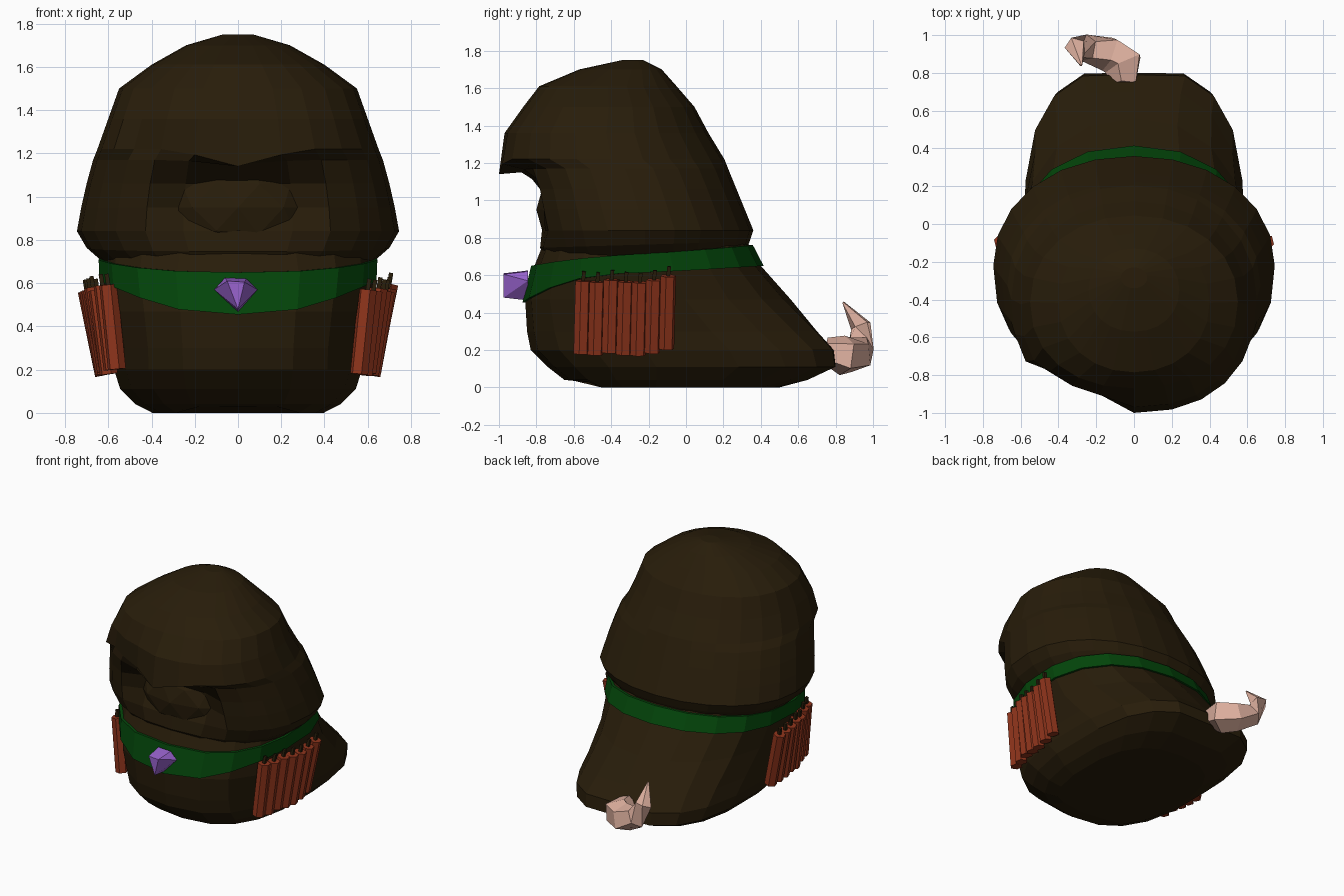
import bpy, bmesh, math, random
from mathutils import Vector

if "Cube" in bpy.data.objects:
    bpy.data.objects.remove(bpy.data.objects["Cube"])

random.seed(4)


def mat(name, rgb):
    m = bpy.data.materials.new(name)
    m.diffuse_color = (*rgb, 1)
    m.use_nodes = True
    m.node_tree.nodes["Principled BSDF"].inputs["Base Color"].default_value = m.diffuse_color
    return m


BROWN = mat("dark_brown_cloth", (0.021, 0.012, 0.003))
GREEN = mat("green_cloth", (0.001, 0.06, 0.003))
PURPLE = mat("purple_gem", (0.32, 0.125, 0.62))
RED = mat("brick_red", (0.27, 0.034, 0.011))
PINK = mat("pale_pink", (0.74, 0.44, 0.35))


def finish(bm, name, material):
    bmesh.ops.recalc_face_normals(bm, faces=bm.faces)
    me = bpy.data.meshes.new(name)
    bm.to_mesh(me)
    bm.free()
    me.materials.append(material)
    ob = bpy.data.objects.new(name, me)
    bpy.context.collection.objects.link(ob)
    return ob


def loft(name, rings, material):
    """Skin a list of point rings and close both ends."""
    bm = bmesh.new()
    rows = [[bm.verts.new(p) for p in r] for r in rings]
    n = len(rows[0])
    for a, b in zip(rows, rows[1:]):
        for i in range(n):
            j = (i + 1) % n
            bm.faces.new((a[i], a[j], b[j], b[i]))
    bm.faces.new(rows[0])
    bm.faces.new(rows[-1])
    return finish(bm, name, material)


def lerp_rows(rows, z):
    for a, b in zip(rows, rows[1:]):
        if z <= b[0]:
            t = (z - a[0]) / (b[0] - a[0])
            return [p + (q - p) * t for p, q in zip(a, b)]
    return rows[-1]


def section(row, ang, grow=0.0):
    """Point on a superellipse: (z, half width, front y, back y, front power, back power)."""
    z, w, yf, yb, pf, pb = row
    c, s = math.cos(ang), math.sin(ang)
    e = 2 / (pf if s < 0 else pb)
    x = math.copysign(abs(c) ** e, c) * (w + grow)
    y = (yf + yb) / 2 + math.copysign(abs(s) ** e, s) * ((yb - yf) / 2 + grow)
    return Vector((x, y, z))


# Lower body, spreading into a train at the back
BODY = [(0.0, .40, -.55, .50, 2.6, 2.6), (.04, .48, -.65, .68, 2.6, 2.7),
        (.11, .55, -.74, .83, 2.6, 2.9), (.20, .58, -.83, .82, 2.6, 2.8),
        (.30, .585, -.85, .73, 2.6, 2.5), (.47, .61, -.86, .56, 2.6, 2.2),
        (.65, .64, -.81, .40, 2.6, 2.2), (.75, .63, -.77, .35, 2.5, 2.2),
        (.82, .56, -.70, .28, 2.4, 2.2)]
N = 18
angles = [-math.pi / 2 + i * 2 * math.pi / N for i in range(N)]
rings = []
for row in BODY:
    ring = [section(row, a) for a in angles]
    for p in ring:
        if p.y > .6 and abs(p.x) < .1:       # notch in the hem
            p.y -= .03
        if p.z == 0 and abs(p.x) < .2 and p.y < 0:
            p.z = .03
    rings.append(ring)
loft("cloak_body", rings, BROWN)

# Hood with an overhanging brow and a sunken face opening
HOOD = [(.70, .62, -.74, .31, 2.3, 2.1), (.77, .70, -.78, .34, 2.4, 2.1),
        (.84, .745, -.80, .36, 2.5, 2.1), (.95, .725, -.82, .315, 2.55, 2.1),
        (1.06, .70, -.84, .27, 2.55, 2.1), (1.17, .67, -.88, .225, 2.5, 2.1),
        (1.22, .65, -1.0, .205, 2.3, 2.1), (1.36, .60, -.97, .12, 2.3, 2.1),
        (1.50, .55, -.87, .045, 2.2, 2.1), (1.61, .40, -.785, -.05, 2.1, 2.1),
        (1.70, .24, -.57, -.13, 2.1, 2.1), (1.75, .07, -.34, -.23, 2, 2)]
RECESS = {.84: .03, .95: .10, 1.06: .10}
M = 24
rings = []
for row in HOOD:
    z = row[0]
    ring = [section(row, -math.pi / 2 + i * 2 * math.pi / M) for i in range(M)]
    for p in ring:
        front = p.y < -.5
        if front and abs(p.x) < .32:
            p.y += RECESS.get(z, 0)
        if z == 1.22 and front:              # drooping brow point
            p.z -= .08 * max(0, 1 - abs(p.x) / .3)
        if z == 1.17 and front:
            p.z -= .02 * max(0, 1 - abs(p.x) / .3)
        if z == 1.22 and front and -.52 < p.x < -.1:   # tucked fold on one side
            p.y += .09
        if z == 1.36 and front and -.52 < p.x < -.1:
            p.y += .05
        if z < .8:                           # lower edge tilts up to the back
            p.z += .03 * p.y
    rings.append(ring)
loft("hood", rings, BROWN)

# Rounded face in the opening
bm = bmesh.new()
bmesh.ops.create_icosphere(bm, subdivisions=2, radius=1)
for v in bm.verts:
    v.co = Vector((v.co.x * .36, -.60 + v.co.y * .20, .95 + v.co.z * .24))
finish(bm, "face", BROWN)

# Scarf band that dips at the front
bm = bmesh.new()
low, high, inner_low, inner_high = [], [], [], []
for a in angles:
    s = math.sin(a)
    zl = .615 + .035 * s - .125 * max(0, -s) ** 3
    zh = .715 + .045 * s - .02 * max(0, -s) ** 3
    for z, grow, out in ((zl, .015, low), (zh, .018, high),
                         (zl, -.03, inner_low), (zh, -.03, inner_high)):
        out.append(bm.verts.new(section(lerp_rows(BODY, z), a, grow)))
for i in range(N):
    j = (i + 1) % N
    for a, b in ((low, high), (high, inner_high), (inner_high, inner_low), (inner_low, low)):
        bm.faces.new((a[i], a[j], b[j], b[i]))
finish(bm, "scarf_band", GREEN)

# Gem
bm = bmesh.new()
for x, z in ((-.11, .57), (-.06, .625), (.04, .62), (.09, .57), (0, .465)):
    bm.verts.new((x, -.845, z))
for x, z in ((-.05, .61), (.03, .605), (0, .48)):
    bm.verts.new((x, -.975, z))
bmesh.ops.convex_hull(bm, input=bm.verts)
finish(bm, "gem", PURPLE)


def rod(name, a, b, r, sides, material):
    d = (b - a).normalized()
    u = d.orthogonal().normalized()
    v = d.cross(u)
    ring = [(u * math.cos(t) + v * math.sin(t)) * r
            for t in (2 * math.pi * k / sides for k in range(sides))]
    return loft(name, [[a + o for o in ring], [b + o for o in ring]], material)


# Red sticks with short fuses down each side
for side, label in ((1, "right"), (-1, "left")):
    for k in range(7):
        t = k / 6
        y = -.555 + .455 * t
        dz = random.uniform(-.02, .02)
        bend = .02 * math.sin(math.pi * t)
        bottom = Vector((side * (.56 + .06 * t + bend), y - .005, .19 + dz))
        top = Vector((side * (.60 + .10 * t + bend), y + .005, .58 + dz))
        rod(f"{label}_stick_{k}", bottom, top, .043, 6, RED)
        rod(f"{label}_fuse_{k}", top, top + Vector((side * .008, .005, .05)), .014, 4, BROWN)

# Curled pink tail
PATH = [((-.05, .74, .20), .07), ((-.05, .85, .17), .112), ((-.13, .905, .175), .10),
        ((-.25, .93, .22), .075), ((-.31, .935, .33), .058), ((-.28, .84, .455), .006)]
pts = [Vector(p) for p, _ in PATH]
rings = []
for i, (p, (_, r)) in enumerate(zip(pts, PATH)):
    d = (pts[min(i + 1, len(pts) - 1)] - pts[max(i - 1, 0)]).normalized()
    u = Vector((.5, .6, -.6))
    u = (u - d * u.dot(d)).normalized()
    v = d.cross(u)
    rings.append([p + (u * math.cos(t) + v * math.sin(t)) * r
                  for t in (2 * math.pi * k / 5 for k in range(5))])
loft("tail", rings, PINK)
